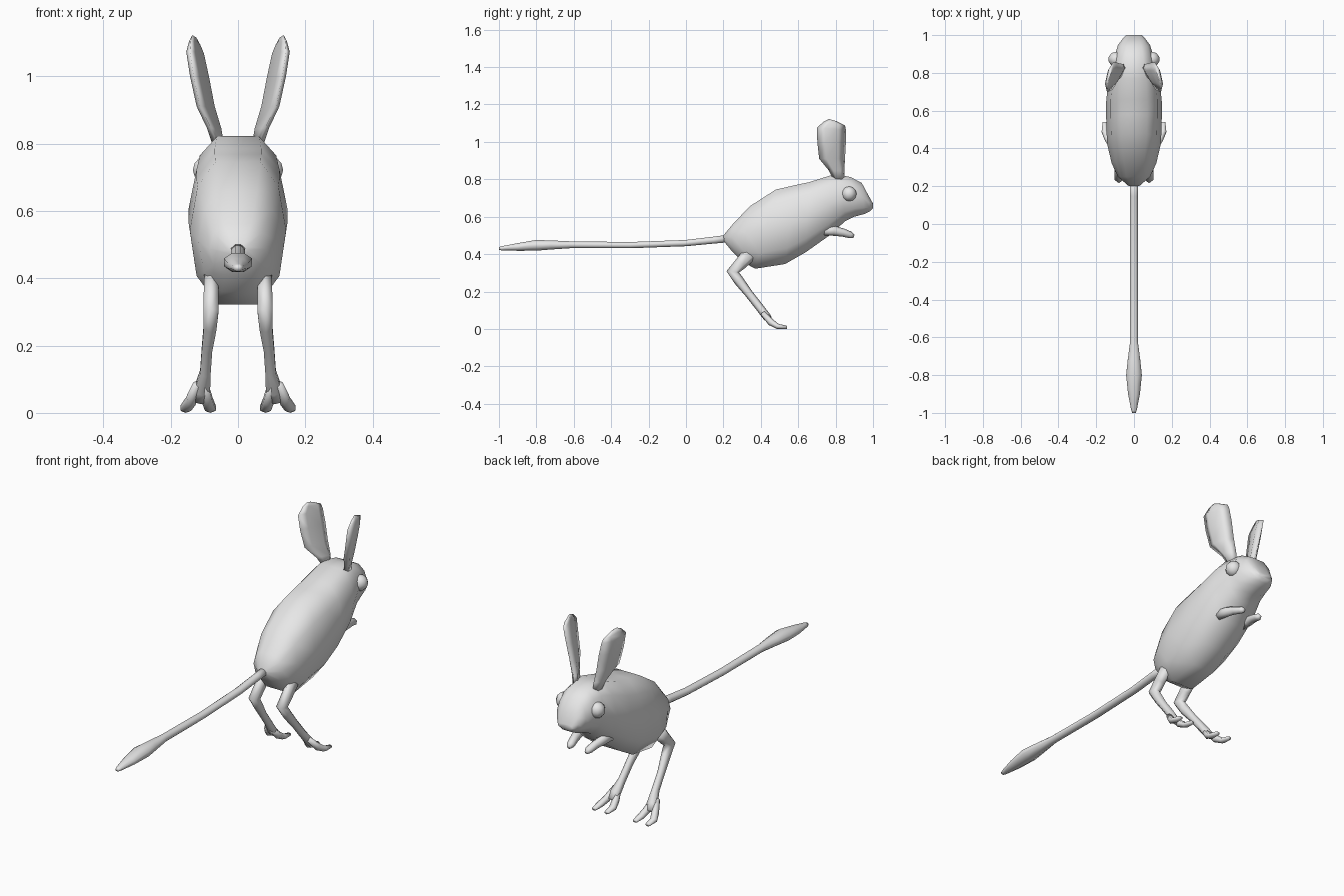
import bpy, bmesh, math
from mathutils import Vector

fur = bpy.data.materials.new("light_grey")
fur.diffuse_color = (0.8, 0.8, 0.8, 1)


def finish(name, bm, mirror=False):
    bmesh.ops.recalc_face_normals(bm, faces=bm.faces)
    me = bpy.data.meshes.new(name)
    bm.to_mesh(me)
    bm.free()
    me.materials.append(fur)
    for p in me.polygons:
        p.use_smooth = True
    ob = bpy.data.objects.new(name, me)
    bpy.context.collection.objects.link(ob)
    if mirror:
        ob.modifiers.new("mirror", 'MIRROR')
    return ob


def loft(name, rings, mirror=False):
    """Skin equal-sized rings of points and cap both ends."""
    bm = bmesh.new()
    vs = [[bm.verts.new(p) for p in r] for r in rings]
    n = len(vs[0])
    for a, b in zip(vs, vs[1:]):
        for i in range(n):
            j = (i + 1) % n
            bm.faces.new((a[i], a[j], b[j], b[i]))
    bm.faces.new(vs[0])
    bm.faces.new(vs[-1])
    return finish(name, bm, mirror)


def tube(name, path, sides=8, mirror=False):
    """Path entries: x, y, z, half width, half depth."""
    pts = [Vector(p[:3]) for p in path]
    rings = []
    for k, p in enumerate(path):
        t = (pts[min(k + 1, len(pts) - 1)] - pts[max(k - 1, 0)]).normalized()
        side = (Vector((1, 0, 0)) - t * t.x).normalized()
        up = side.cross(t)
        angles = [2 * math.pi * (i + 0.5) / sides for i in range(sides)]
        rings.append([pts[k] + side * p[3] * math.cos(a) + up * p[4] * math.sin(a)
                      for a in angles])
    return loft(name, rings, mirror)


# Body and head: top (y, z), bottom (y, z), half width
stations = [
    (0.20, 0.50, 0.205, 0.465, 0.03),
    (0.25, 0.56, 0.25, 0.41, 0.085),
    (0.34, 0.655, 0.30, 0.36, 0.118),
    (0.48, 0.745, 0.37, 0.322, 0.143),
    (0.58, 0.768, 0.53, 0.347, 0.147),
    (0.66, 0.785, 0.64, 0.41, 0.147),
    (0.77, 0.82, 0.76, 0.495, 0.135),
    (0.83, 0.822, 0.85, 0.575, 0.112),
    (0.88, 0.812, 0.90, 0.60, 0.103),
    (0.94, 0.78, 0.955, 0.615, 0.085),
    (0.972, 0.72, 0.985, 0.63, 0.062),
    (1.0, 0.67, 1.0, 0.645, 0.042),
]
half = [(0.47, 1), (0.84, 0.83), (1, 0.52), (0.86, 0.2), (0.42, 0)]
outline = half + [(-x, t) for x, t in reversed(half)]
loft("body", [[(x * w, by + (ty - by) * t, bz + (tz - bz) * t) for x, t in outline]
              for ty, tz, by, bz, w in stations])

# Tail with a flattened tuft
tube("tail", [
    (0, 0.24, 0.485, 0.022, 0.022), (0, 0.15, 0.475, 0.022, 0.02),
    (0, 0, 0.459, 0.022, 0.018), (0, -0.3, 0.448, 0.022, 0.018),
    (0, -0.62, 0.45, 0.022, 0.02), (0, -0.72, 0.449, 0.036, 0.026),
    (0, -0.8, 0.447, 0.045, 0.031), (0, -0.9, 0.438, 0.034, 0.022),
    (0, -0.985, 0.431, 0.016, 0.012), (0, -1.0, 0.43, 0.01, 0.008)])

# Ears: back edge (x, y, z), front edge (x, y, z), half thickness
ear = [
    ((0.06, 0.785, 0.80), (0.055, 0.85, 0.80), 0.018),
    ((0.08, 0.765, 0.845), (0.058, 0.847, 0.845), 0.018),
    ((0.113, 0.712, 0.91), (0.075, 0.85, 0.91), 0.02),
    ((0.132, 0.702, 1.0), (0.093, 0.855, 1.0), 0.021),
    ((0.143, 0.70, 1.075), (0.108, 0.855, 1.065), 0.02),
    ((0.14, 0.735, 1.108), (0.115, 0.85, 1.088), 0.012),
    ((0.135, 0.765, 1.122), (0.125, 0.80, 1.112), 0.005),
]
rings = []
for b, f, h in ear:
    b, f = Vector(b), Vector(f)
    d = f - b
    n = Vector((d.y, -d.x, 0)).normalized() * h
    rings.append([b, b + d * 0.25 + n, b + d * 0.7 + n, f,
                  b + d * 0.75 - n * 0.8, b + d * 0.3 - n * 0.3])
loft("ear", rings, True)

# Eyes
bm = bmesh.new()
bmesh.ops.create_uvsphere(bm, u_segments=10, v_segments=6, radius=0.04)
bmesh.ops.translate(bm, vec=(0.096, 0.872, 0.722), verts=bm.verts)
finish("eye", bm, True)

# Small front paws
tube("front_leg", [
    (0.075, 0.74, 0.53, 0.025, 0.03), (0.07, 0.79, 0.525, 0.024, 0.027),
    (0.06, 0.84, 0.515, 0.021, 0.022), (0.052, 0.88, 0.502, 0.02, 0.018),
    (0.05, 0.897, 0.495, 0.01, 0.01)], 6, True)

# Hind legs: thigh, hock and long shank
tube("hind_leg", [
    (0.08, 0.34, 0.40, 0.024, 0.04), (0.08, 0.295, 0.352, 0.025, 0.034),
    (0.08, 0.25, 0.305, 0.026, 0.034), (0.083, 0.285, 0.255, 0.022, 0.027),
    (0.092, 0.335, 0.19, 0.018, 0.022), (0.097, 0.39, 0.12, 0.018, 0.022),
    (0.107, 0.432, 0.065, 0.028, 0.022), (0.111, 0.455, 0.035, 0.03, 0.014)],
    6, True)

# Two splayed toes on each foot
for name, x0, x1 in (("inner_toe", 0.1, 0.082), ("outer_toe", 0.122, 0.155)):
    tube(name, [(x0, 0.41, 0.085, 0.012, 0.014),
                (x0 + (x1 - x0) * 0.55, 0.455, 0.035, 0.018, 0.019),
                (x1, 0.49, 0.014, 0.019, 0.014),
                (x1, 0.54, 0.008, 0.013, 0.008)], 6, True)
